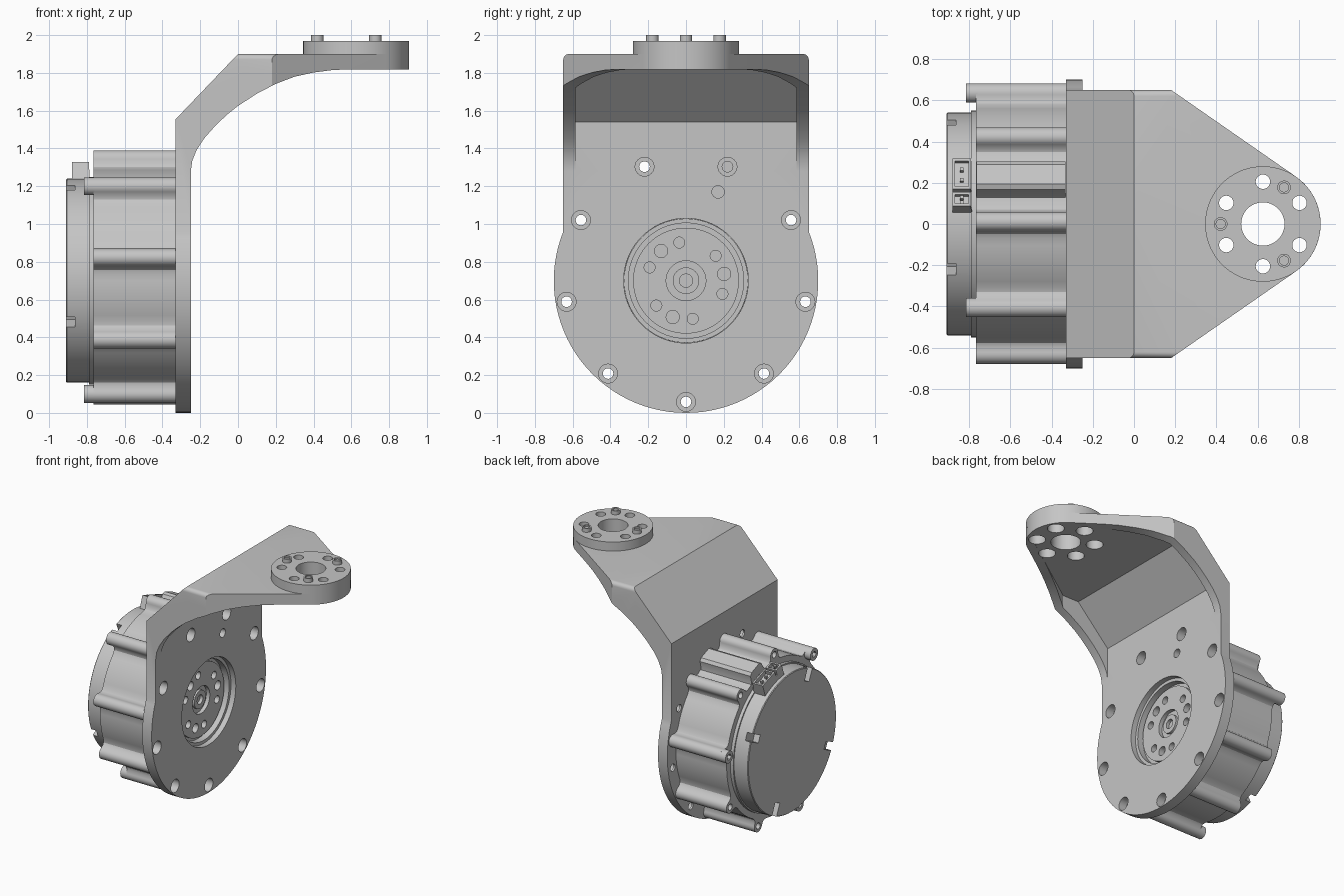
import bpy, bmesh
from math import sin, cos, pi, radians

if "Cube" in bpy.data.objects:
    bpy.data.objects.remove(bpy.data.objects["Cube"])

metal = bpy.data.materials.new("grey_metal")
metal.use_nodes = True
GREY = (0.56, 0.56, 0.56, 1)
metal.diffuse_color = GREY
metal.node_tree.nodes["Principled BSDF"].inputs["Base Color"].default_value = GREY

AXIS_Z = 0.70          # height of the motor axis
BOLT_R = 0.643         # motor bolt circle
FX, FR = 0.625, 0.28   # output flange centre and radius
HALF_W = 0.65          # half width of the bracket


def finish(name, bm):
    bmesh.ops.recalc_face_normals(bm, faces=bm.faces)
    me = bpy.data.meshes.new(name)
    bm.to_mesh(me)
    bm.free()
    me.materials.append(metal)
    ob = bpy.data.objects.new(name, me)
    bpy.context.collection.objects.link(ob)
    return ob


def prism(name, pts, axis, lo, hi):
    """Extrude a 2D outline along an axis."""
    put = {"x": lambda p, a: (a, p[0], p[1]),
           "y": lambda p, a: (p[0], a, p[1]),
           "z": lambda p, a: (p[0], p[1], a)}[axis]
    bm = bmesh.new()
    low = [bm.verts.new(put(p, lo)) for p in pts]
    high = [bm.verts.new(put(p, hi)) for p in pts]
    bm.faces.new(low)
    bm.faces.new(high)
    for i in range(len(pts)):
        j = (i + 1) % len(pts)
        bm.faces.new((low[i], low[j], high[j], high[i]))
    return finish(name, bm)


def ring(cx, cy, r, n=24, a0=0, a1=360):
    full = a1 - a0 == 360
    steps = n if full else n - 1
    angles = [radians(a0 + (a1 - a0) * i / steps) for i in range(n)]
    return [(cx + r * cos(a), cy + r * sin(a)) for a in angles]


def lathe(name, profile, n=72):
    """Revolve (radius, x) points around the motor axis."""
    bm = bmesh.new()
    rows = []
    for r, x in profile:
        if r == 0:
            rows.append([bm.verts.new((x, 0, AXIS_Z))] * n)
        else:
            rows.append([bm.verts.new((x, y, z)) for y, z in ring(0, AXIS_Z, r, n)])
    for a, b in zip(rows, rows[1:]):
        for i in range(n):
            j = (i + 1) % n
            bm.faces.new(list(dict.fromkeys((a[i], a[j], b[j], b[i]))))
    return finish(name, bm)


def boolean(ob, other, op="DIFFERENCE", keep=False):
    mod = ob.modifiers.new("cut", "BOOLEAN")
    mod.operation, mod.solver, mod.object = op, "EXACT", other
    bpy.context.view_layer.objects.active = ob
    bpy.ops.object.modifier_apply(modifier=mod.name)
    if not keep:
        bpy.data.objects.remove(other)


def drill(ob, axis, cx, cy, r, lo, hi, n=24):
    boolean(ob, prism("drill", ring(cx, cy, r, n), axis, lo, hi))


def polar(deg, r):
    return r * cos(radians(deg)), AXIS_Z + r * sin(radians(deg))


def radial(deg, t, r):
    """Tangential and radial offsets to y, z."""
    a = radians(deg)
    return r * cos(a) - t * sin(a), AXIS_Z + r * sin(a) + t * cos(a)


def plan(inset):
    """Top outline of the bracket, tapering to the round tip."""
    w, x = HALF_W - inset, 0.18 - inset * 0.33
    tip = ring(FX, 0, FR - inset, 40, -55.3, 55.3)
    return [(-0.5, -w), (x, -w)] + tip + [(x, w), (-0.5, w)]


# Bracket: bent profile trimmed to its plan, with rounded top edges
curve = [(0.59, 1.819), (0.5, 1.815), (0.4, 1.802), (0.3, 1.78), (0.2, 1.742), (0.1, 1.69),
         (0, 1.625), (-0.06, 1.577), (-0.12, 1.52), (-0.18, 1.452), (-0.22, 1.39),
         (-0.242, 1.335), (-0.25, 1.28)]
profile = [(-0.33, AXIS_Z), (-0.33, 1.555), (0, 1.90), (1, 1.90), (1, 1.819)] + curve + [(-0.25, AXIS_Z)]
bracket = prism("bracket", profile, "y", -0.7, 0.7)
boolean(bracket, prism("trim", plan(0), "z", 0.3, 2.2), "INTERSECT")
corner = HALF_W - 0.03
rounded = [(-0.8, 0.3), (0.8, 0.3), (0.8, 1.7), (HALF_W, 1.7)] + ring(corner, 1.87, 0.03, 7, 0, 90)
rounded += ring(-corner, 1.87, 0.03, 7, 90, 180) + [(-HALF_W, 1.7), (-0.8, 1.7)]
boolean(bracket, prism("top_rounding", rounded, "x", -1, 1.5), "INTERSECT")

# Underside pocket between the side ribs, then the round motor plate
pocket = prism("pocket", [(-0.25, 1.1), (-0.25, 1.54), (0.02, 1.82), (1, 1.82), (1, 1.1)], "y", -1, 1)
boolean(pocket, prism("trim", plan(0.065), "z", 0.3, 2.2), "INTERSECT")
boolean(bracket, pocket)
boolean(bracket, prism("round_plate", ring(0, AXIS_Z, 0.70, 96), "x", -0.33, -0.25), "UNION")

# Plate openings: motor pilot, nine counterbored bolt holes and one dowel hole
drill(bracket, "x", 0, AXIS_Z, 0.33, -0.4, -0.2, 72)
for k in range(9):
    y, z = polar(-90 + 40 * k, 0.642)
    drill(bracket, "x", y, z, 0.028, -0.4, -0.2)
    drill(bracket, "x", y, z, 0.05, -0.315, -0.2)
drill(bracket, "x", 0.17, 1.17, 0.033, -0.4, -0.2)

# Output flange on the tip with bolt holes and pins
flange = prism("output_flange", ring(FX, 0, FR, 72), "z", 1.90, 1.97)
bore = prism("bore", ring(FX, 0, 0.105, 48), "z", 1.7, 2.1)
boolean(bracket, bore, keep=True)
boolean(flange, bore)
for k in range(6):
    a = radians(30 + 60 * k)
    x, y = FX + 0.205 * cos(a), 0.205 * sin(a)
    drill(flange, "z", x, y, 0.035, 1.8, 2.1)
    drill(bracket, "z", x, y, 0.06, 1.7, 2.1)
for k in range(3):
    a = radians(60 + 120 * k)
    x, y = FX + 0.205 * cos(a), 0.205 * sin(a)
    pin = prism("flange_pin", ring(x, y, 0.033), "z", 1.95, 2.0)
    drill(pin, "z", x, y, 0.022, 1.99, 2.1)

# Motor body with nine screw lobes
outline = []
for k in range(9):
    a = 9 + 40 * k
    fillet = [(-0.08, 0.59), (-0.06, 0.6), (-0.049, 0.617)]
    arc = [(-0.047 * cos(t * pi / 12), BOLT_R + 0.047 * sin(t * pi / 12)) for t in range(13)]
    lobe = fillet + arc + [(-t, r) for t, r in reversed(fillet)]
    outline += [radial(a, t, r) for t, r in lobe]
    outline += [polar(a + d, 0.595) for d in range(11, 32, 3)]
body = prism("motor_body", outline, "x", -0.765, -0.33)
drill(body, "x", 0, AXIS_Z, 0.329, -0.395, -0.2, 72)
for k in range(9):
    if k % 3:
        drill(body, "x", *polar(9 + 40 * k, BOLT_R), 0.024, -0.9, -0.7)

# Cable housing on the body
hump = [(0.095, 0.57), (0.078, 0.61), (0.072, 0.655), (0.05, 0.672)]
hump += [(-t, r) for t, r in reversed(hump)]
prism("cable_housing", [radial(69, t, r) for t, r in hump], "x", -0.764, -0.331)

# Long screws with socket heads
for k in range(3):
    y, z = polar(9 + 120 * k, BOLT_R)
    head = prism("screw_head", ring(y, z, 0.047), "x", -0.815, -0.76)
    drill(head, "x", y, z, 0.024, -0.9, -0.785, 6)

# Rear cover with four rim notches
cover = lathe("rear_cover", [(0, -0.91), (0.535, -0.91), (0.54, -0.905), (0.54, -0.79),
                             (0.55, -0.79), (0.55, -0.76), (0, -0.76)], 96)
for k in range(4):
    corners = [(-0.03, 0.44), (0.03, 0.44), (0.03, 0.6), (-0.03, 0.6)]
    boolean(cover, prism("notch", [radial(24 + 90 * k, t, r) for t, r in corners], "x", -1, -0.862))


def block(name, t0, t1, r0, r1, x0, x1):
    corners = [(t0, r0), (t1, r0), (t1, r1), (t0, r1)]
    return prism(name, [radial(71, t, r) for t, r in corners], "x", x0, x1)


# Cable connector: base, two open sockets and contact pins
block("connector_base", -0.122, 0.122, 0.52, 0.58, -0.88, -0.785)
for t0, t1 in ((-0.122, 0.035), (0.05, 0.122)):
    shell = block("connector_socket", t0, t1, 0.575, 0.622, -0.88, -0.79)
    boolean(shell, block("opening", t0 + 0.012, t1 - 0.012, 0.59, 0.7, -0.868, -0.802))
    for f in (0.33, 0.67):
        t = t0 + f * (t1 - t0)
        block("contact_pin", t - 0.008, t + 0.008, 0.58, 0.615, -0.843, -0.827)

# Rotor hub recessed inside the plate opening
hub = lathe("rotor_hub", [(0, -0.35), (0.035, -0.35), (0.035, -0.325), (0.07, -0.325),
                          (0.07, -0.345), (0.105, -0.345), (0.105, -0.315), (0.28, -0.315),
                          (0.28, -0.34), (0.305, -0.34), (0.305, -0.29), (0.3285, -0.29),
                          (0.3285, -0.40), (0, -0.40)])
for a in (10, 40, 100, 130, 160, 220, 250, 280, 340):
    drill(hub, "x", *polar(a, 0.205), 0.035 if a % 120 == 10 else 0.029, -0.36, -0.2)

# Smooth the round surfaces and keep edges sharp
bpy.ops.object.select_all(action="DESELECT")
for ob in bpy.context.collection.objects:
    if ob.type == "MESH":
        ob.select_set(True)
bpy.context.view_layer.objects.active = bracket
bpy.ops.object.shade_smooth_by_angle(angle=radians(30))
